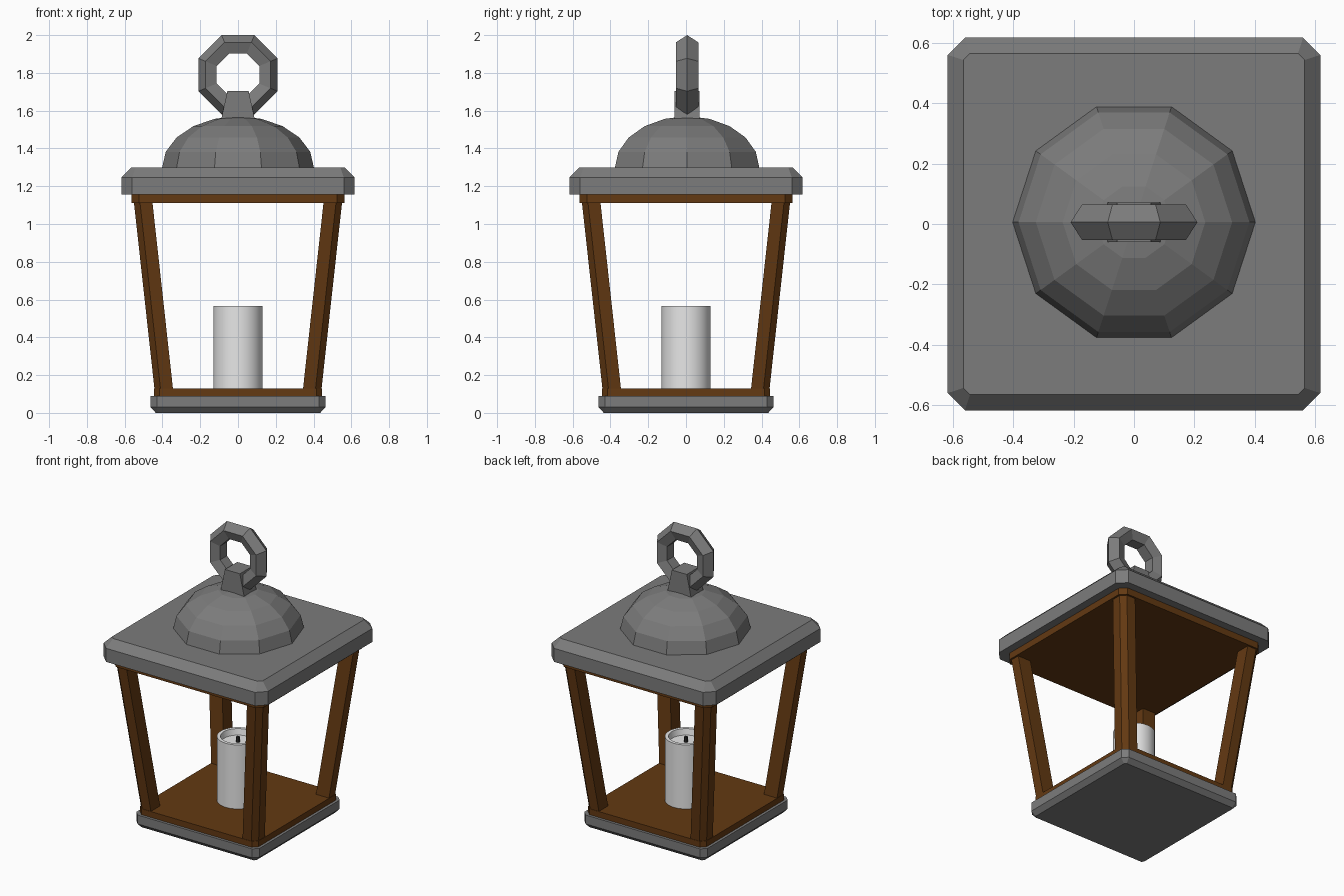
import bpy, bmesh, math

if "Cube" in bpy.data.objects:
    bpy.data.objects.remove(bpy.data.objects["Cube"])


def material(name, rgb):
    m = bpy.data.materials.new(name)
    m.diffuse_color = (*rgb, 1)
    m.use_nodes = True
    m.node_tree.nodes["Principled BSDF"].inputs["Base Color"].default_value = m.diffuse_color
    return m


METAL = material("grey_metal", (0.20, 0.20, 0.20))
WOOD = material("brown_wood", (0.125, 0.041, 0.006))
WAX = material("white_wax", (0.8, 0.8, 0.8))
WICK = material("dark_wick", (0.03, 0.03, 0.03))


def loft(name, loops, mat, closed=False):
    """Skin a list of point loops; cap the ends, or join them when closed."""
    bm = bmesh.new()
    rings = [[bm.verts.new(p) for p in loop] for loop in loops]
    n = len(rings[0])
    pairs = list(zip(rings, rings[1:]))
    if closed:
        pairs.append((rings[-1], rings[0]))
    else:
        bm.faces.new(rings[0][::-1])
        bm.faces.new(rings[-1])
    for a, b in pairs:
        for i in range(n):
            j = (i + 1) % n
            bm.faces.new((a[i], a[j], b[j], b[i]))
    bmesh.ops.recalc_face_normals(bm, faces=bm.faces)
    me = bpy.data.meshes.new(name)
    bm.to_mesh(me)
    bm.free()
    me.materials.append(mat)
    ob = bpy.data.objects.new(name, me)
    bpy.context.collection.objects.link(ob)
    return ob


def square(h, c, z):
    """Square of half width h with corners cut by c."""
    k = h - c
    return [(h, -k, z), (h, k, z), (k, h, z), (-k, h, z),
            (-h, k, z), (-h, -k, z), (-k, -h, z), (k, -h, z)]


def circle(r, z, n, y=0.0):
    return [(r * math.cos(math.tau * i / n), y + r * math.sin(math.tau * i / n), z)
            for i in range(n)]


# Base, roof and the wooden plates inside them
loft("base", [square(0.435, 0.012, 0), square(0.463, 0.033, 0.03),
              square(0.463, 0.033, 0.09)], METAL)
loft("floor_plate", [square(0.445, 0.03, 0.09), square(0.445, 0.03, 0.13)], WOOD)
loft("ceiling_plate", [square(0.563, 0.04, 1.11), square(0.563, 0.04, 1.155)], WOOD)
loft("roof", [square(0.617, 0.057, 1.155), square(0.617, 0.057, 1.247),
              square(0.565, 0.022, 1.298)], METAL)


# Four leaning posts with a cut outer corner
def post_section(inner, outer, z, sx, sy, cut=0.032):
    pts = [(inner, inner), (outer, inner), (outer, outer - cut),
           (outer - cut, outer), (inner, outer)]
    return [(sx * x, sy * y, z) for x, y in pts]


for side, sx in (("left", -1), ("right", 1)):
    for end, sy in (("front", -1), ("back", 1)):
        loft(f"{end}_{side}_post", [post_section(0.344, 0.442, 0.125, sx, sy),
                                    post_section(0.453, 0.551, 1.115, sx, sy)], WOOD)

# Faceted dome
OFF = 0.006
dome = []
for i in range(5):
    a = math.radians(18 * i)
    dome.append(circle(0.402 * math.cos(a), 1.298 + 0.272 * math.sin(a), 10, OFF))
dome.append(circle(0.004, 1.571, 10, OFF))
loft("dome", dome, METAL)


# Ring holder
def rect(hx, hy, z):
    return [(-hx, OFF - hy, z), (hx, OFF - hy, z), (hx, OFF + hy, z), (-hx, OFF + hy, z)]


loft("ring_holder", [rect(0.092, 0.066, 1.54), rect(0.056, 0.066, 1.705)], METAL)

# Eight-sided hanging ring with a five-sided section
section = [(0.21, 0), (0.172, 0.059), (0.113, 0.037), (0.113, -0.037), (0.172, -0.059)]
ring = []
for i in range(8):
    a = math.radians(22.5 + 45 * i)
    k = 1 / math.cos(math.radians(22.5))
    ring.append([(r * k * math.cos(a), OFF + y, 1.79 + r * k * math.sin(a))
                 for r, y in section])
loft("hanging_ring", ring, METAL, closed=True)

# Candle with a sunken top, and its wick
candle = loft("candle", [circle(r, z, 32) for r, z in
                         ((0.13, 0.13), (0.13, 0.565), (0.108, 0.565), (0.10, 0.525))], WAX)
bpy.context.view_layer.objects.active = candle
candle.select_set(True)
bpy.ops.object.shade_smooth_by_angle(angle=math.radians(30))
loft("wick", [circle(0.011, 0.52, 8), circle(0.011, 0.562, 8)], WICK)
